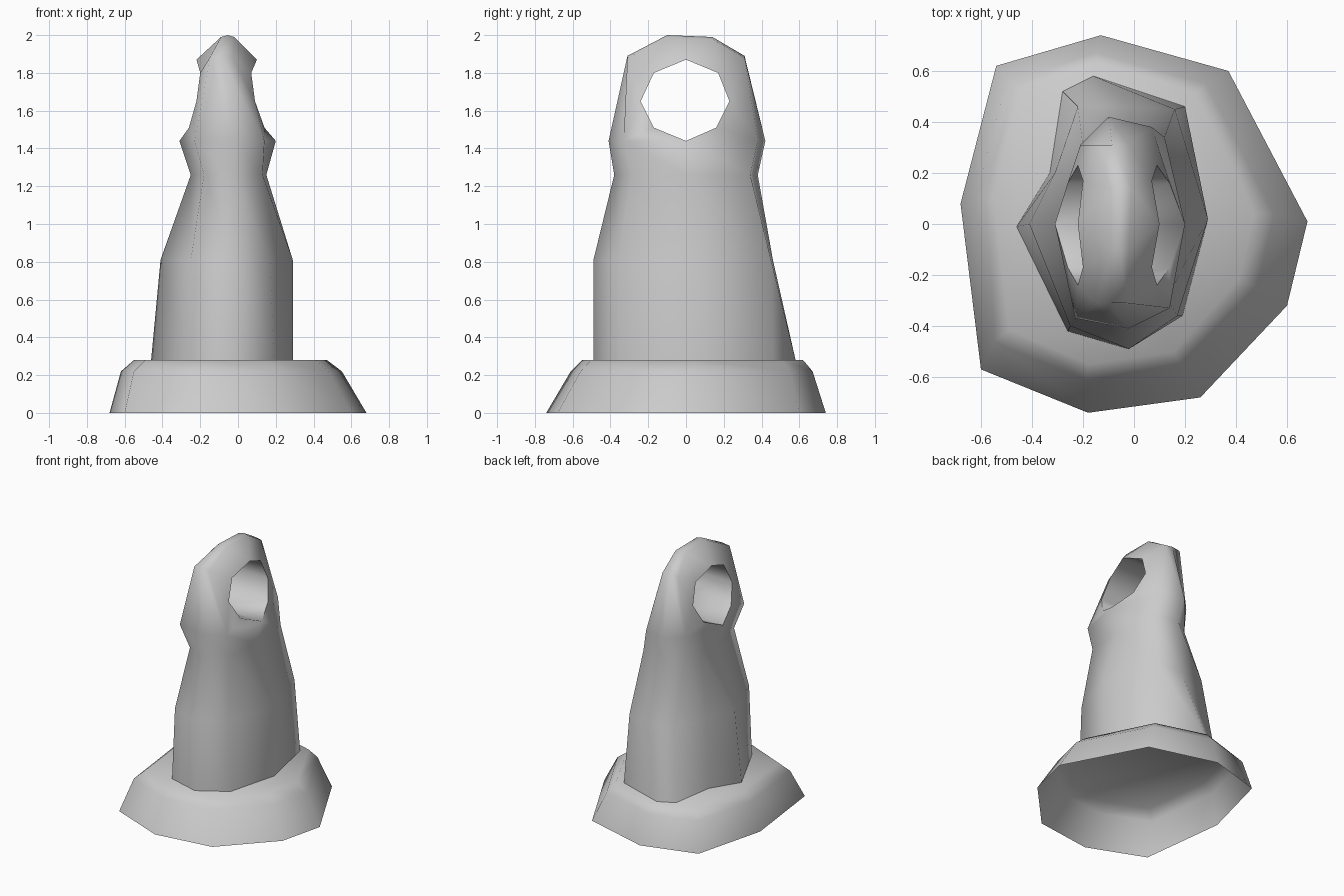
import bpy
import bmesh
from math import radians

cube = bpy.data.objects.get("Cube")
if cube:
    bpy.data.objects.remove(cube, do_unlink=True)

grey = bpy.data.materials.new("plain grey")
grey.use_nodes = True
colour = (0.6, 0.6, 0.6, 1)
grey.diffuse_color = colour
grey.node_tree.nodes["Principled BSDF"].inputs["Base Color"].default_value = colour


def add_ring(bm, outline, z):
    return [bm.verts.new((x, y, z)) for x, y in outline]


def bridge(bm, lower, upper):
    count = len(lower)
    for i in range(count):
        j = (i + 1) % count
        bm.faces.new((lower[i], lower[j], upper[j], upper[i]))


def finish(bm, name, angle):
    bmesh.ops.recalc_face_normals(bm, faces=bm.faces[:])
    mesh = bpy.data.meshes.new(name)
    bm.to_mesh(mesh)
    bm.free()
    mesh.materials.append(grey)
    obj = bpy.data.objects.new(name, mesh)
    bpy.context.collection.objects.link(obj)
    bpy.ops.object.select_all(action="DESELECT")
    obj.select_set(True)
    bpy.context.view_layer.objects.active = obj
    bpy.ops.object.shade_smooth_by_angle(angle=radians(angle))
    return obj


# Flared base: hollow underneath, closed on top
foot = [(-.13, .74), (.37, .6), (.68, .01), (.6, -.32), (.26, -.68),
        (-.18, -.74), (-.6, -.57), (-.68, .08), (-.54, .62)]


def shrink(outline, sx, sy, dx, dy):
    return [(x * sx + dx, y * sy + dy) for x, y in outline]


bm = bmesh.new()
bottom = add_ring(bm, foot, 0)
shoulder = add_ring(bm, shrink(foot, .86, .865, -.035, .03), .22)
top = add_ring(bm, shrink(foot, .75, .79, -.04, .035), .28)
bridge(bm, bottom, shoulder)
bridge(bm, shoulder, top)
bm.faces.new(top)
finish(bm, "base", 75)

# Body sections, clockwise from the back
sections = {
    .28: [(-.16, .58), (.2, .46), (.29, .02), (.19, -.36), (-.02, -.49),
          (-.26, -.42), (-.46, -.01), (-.33, .2), (-.28, .52)],
    .81: [(-.04, .46), (.16, .45), (.29, .02), (.17, -.36), (-.02, -.49),
          (-.25, -.4), (-.41, 0), (-.31, .2), (-.22, .46)],
    1.26: [(-.08, .38), (.12, .34), (.15, 0), (.13, -.29), (-.03, -.38),
           (-.18, -.32), (-.25, 0), (-.24, .16), (-.2, .3)],
    1.44: [(-.1, .42), (.07, .38), (.2, 0), (.14, -.33), (-.02, -.41),
           (-.23, -.37), (-.31, 0), (-.26, .16), (-.21, .31)],
}
bm = bmesh.new()
rings = [add_ring(bm, outline, z) for z, outline in sections.items()]
for lower, upper in zip(rings, rings[1:]):
    bridge(bm, lower, upper)
back, back_l, side_l, front_l, front, front_r, side_r, back_mid, back_r = rings[-1]

# Arch over the eyelet: three columns of points running front to back
left, middle, right = [front_l], [front], [front_r]
for y, z, x_right, x_left in [(-.31, 1.89, -.15, -.03), (-.1, 2, -.09, -.02),
                              (.14, 1.99, -.09, -.01), (.31, 1.89, -.15, -.02)]:
    left.append(bm.verts.new((x_left, y, z - .01)))
    middle.append(bm.verts.new(((x_left + x_right) / 2, y, z)))
    right.append(bm.verts.new((x_right, y, z - .01)))
left.append(back_l)
middle.append(back)
right.append(back_r)
for a, b in ((left, middle), (middle, right)):
    for i in range(len(a) - 1):
        bm.faces.new((a[i], a[i + 1], b[i + 1], b[i]))

# Eyelet rims on both sides, then the tunnel between them
hole = [(-.17, 1.51), (-.24, 1.65), (-.17, 1.8), (0, 1.87),
        (.17, 1.8), (.23, 1.65), (.16, 1.51)]
rim_x_left = [.14, .09, .07, .1, .07, .09, .14]
rim_x_right = [-.26, -.22, -.2, -.22, -.2, -.22, -.26]


def add_rim(xs, column):
    rim = [bm.verts.new((x, y, z)) for x, (y, z) in zip(xs, hole)]
    for i, point in enumerate(column):
        bm.faces.new((point, rim[i], rim[i + 1]))
        if i + 1 < len(column):
            bm.faces.new((point, rim[i + 1], column[i + 1]))
    return rim


rim_l = add_rim(rim_x_left, left)
rim_r = add_rim(rim_x_right, right)
bm.faces.new((side_l, front_l, rim_l[0]))
bm.faces.new((side_l, rim_l[-1], back_l))
bm.faces.new((side_r, rim_r[0], front_r))
bm.faces.new((side_r, back_mid, rim_r[-1]))
bm.faces.new((back_mid, back_r, rim_r[-1]))
bridge(bm, [side_l] + rim_l, [side_r] + rim_r)
finish(bm, "body_with_eyelet", 75)
